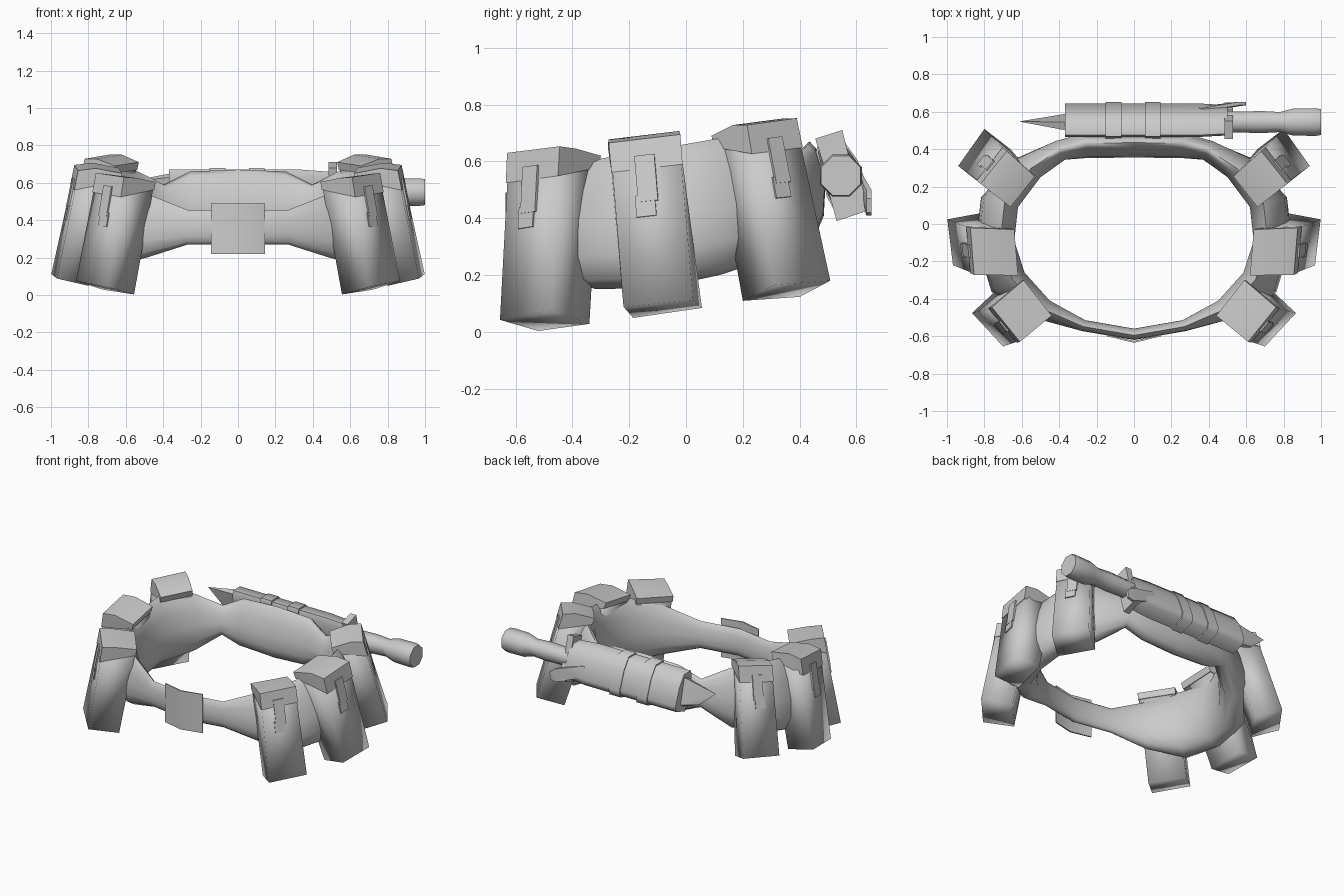
import bpy, bmesh, math
from mathutils import Vector as V

if "Cube" in bpy.data.objects:
    bpy.data.objects.remove(bpy.data.objects["Cube"])

grey = bpy.data.materials.new("plain grey")
grey.diffuse_color = (0.6, 0.6, 0.6, 1)
grey.use_nodes = True
grey.node_tree.nodes["Principled BSDF"].inputs["Base Color"].default_value = grey.diffuse_color


def finish(name, bm, angle=35, mirror=False):
    bmesh.ops.recalc_face_normals(bm, faces=bm.faces)
    me = bpy.data.meshes.new(name)
    bm.to_mesh(me)
    bm.free()
    me.materials.append(grey)
    me.shade_smooth()
    me.set_sharp_from_angle(angle=math.radians(angle))
    ob = bpy.data.objects.new(name, me)
    bpy.context.collection.objects.link(ob)
    if mirror:
        ob.modifiers.new("Mirror", 'MIRROR').use_axis = (True, False, False)
    return ob


def hull(name, points, mirror=False, angle=35):
    bm = bmesh.new()
    vs = [bm.verts.new(p) for p in points]
    bmesh.ops.convex_hull(bm, input=vs)
    bmesh.ops.delete(bm, geom=[v for v in bm.verts if not v.link_faces], context='VERTS')
    bmesh.ops.dissolve_limit(bm, angle_limit=0.02, verts=bm.verts, edges=bm.edges)
    return finish(name, bm, angle, mirror)


def loft(name, rings, closed=False, angle=35):
    bm = bmesh.new()
    rows = [[bm.verts.new(p) for p in r] for r in rings]
    n, m = len(rows), len(rows[0])
    for i in range(n if closed else n - 1):
        a, b = rows[i], rows[(i + 1) % n]
        for k in range(m):
            bm.faces.new((a[k], a[(k + 1) % m], b[(k + 1) % m], b[k]))
    if not closed:
        bm.faces.new(rows[0])
        bm.faces.new(rows[-1])
    return finish(name, bm, angle)


# Belt: inner x, inner y, outward x, outward y, thickness, bottom, top, outer flare, inner lean
half = [
    (0, -.56, 0, -1, .06, .27, .455, 0, .01),
    (.26, -.515, .3, -1, .06, .27, .455, 0, .01),
    (.45, -.41, .6, -.8, .10, .20, .54, .04, .015),
    (.585, -.26, .85, -.5, .13, .15, .61, .12, .02),
    (.64, -.09, 1, 0, .13, .155, .645, .12, .02),
    (.62, .09, .95, .25, .13, .20, .68, .12, .02),
    (.50, .25, .75, .65, .12, .26, .67, .07, .02),
    (.37, .345, .45, .9, .10, .39, .59, .02, .02),
    (.25, .358, .1, 1, .12, .335, .66, .02, .03),
    (0, .36, 0, 1, .12, .32, .67, .02, .03)]
stations = half + [(-s[0], s[1], -s[2]) + s[3:] for s in half[-2:0:-1]]
rings = []
for x, y, nx, ny, th, z0, z1, flare, lean in stations:
    out = V((nx, ny, 0)).normalized()
    ring = []
    for k in range(12):
        a = math.tau * k / 12
        s, w = math.sin(a), (1 - math.cos(a)) / 2
        off = th * w + flare * (0.5 - s / 2) * w + lean * s * (1 - w)
        ring.append(V((x, y, (z0 + z1) / 2 + (z1 - z0) / 2 * s)) + out * off)
    rings.append(ring)
loft("belt", rings, True, 75)

# Buckle: thin plate with a shallow centre ridge
loft("buckle", [[(x, y, z) for x, y in ((-.145, -.60), (0, -.635), (.145, -.60),
                                        (.145, -.592), (0, -.625), (-.145, -.592))]
                for z in (.22, .49)], angle=40)

# Pouches: corners run outer front, outer rear, inner rear, inner front; then lid arch
pouches = {
    "front": ([(.61, -.63, .63), (.76, -.445, .653), (.59, -.30, .62), (.44, -.49, .605)],
              [(.70, -.655, .042), (.866, -.476, .075), (.72, -.34, .028), (.556, -.52, .003)], .005),
    "side": ([(.855, -.272, .665), (.875, -.02, .695), (.64, -.03, .68), (.62, -.275, .65)],
             [(.968, -.22, .088), (.998, .025, .112), (.83, .056, .084), (.80, -.186, .049)], .018),
    "rear": ([(.82, .215, .728), (.68, .39, .752), (.53, .255, .71), (.66, .09, .69)],
             [(.94, .31, .165), (.80, .508, .18), (.66, .40, .123), (.80, .20, .109)], .015)}
for place, (top, bottom, rise_z) in pouches.items():
    top, bottom = [V(p) for p in top], [V(p) for p in bottom]
    mid = sum(top, V()) / 4
    shrunk = [mid + (p - mid) * 0.96 for p in top]
    hull(place + "_pouch", shrunk + bottom, True, 100)
    # Flap with a slightly arched lid, shorter on the inner side
    lip = [t.lerp(b, f) for t, b, f in zip(top, bottom, (.18, .18, .07, .07))]
    arch = [top[0].lerp(top[3], 0.4) + V((0, 0, rise_z)), top[1].lerp(top[2], 0.4) + V((0, 0, rise_z))]
    hull(place + "_flap", top + lip + arch, True)
    # Closing strap on the outer face
    out = (bottom[1] - bottom[0]).cross(top[0] - bottom[0]).normalized()

    def patch(u0, u1, v0, v1, rise):
        pts = []
        for u, v in ((u0, v0), (u1, v0), (u1, v1), (u0, v1)):
            p = top[0].lerp(top[1], u).lerp(bottom[0].lerp(bottom[1], u), v)
            pts += [p + out * rise, p - out * 0.01]
        return pts
    hull(place + "_strap", patch(.34, .62, .10, .38, .009), True)
    hull(place + "_strap_end", patch(.30, .58, .34, .47, .007), True)

# Sheath across the back
profile = [(.465, .63), (.475, .67), (.55, .67), (.60, .60), (.645, .48), (.635, .44), (.54, .41), (.50, .48)]


def section(x, scale=1.0):
    return [V((x, .55 + (y - .55) * scale, .55 + (z - .55) * scale)) for y, z in profile]


loft("sheath", [section(-.37), section(.34), section(.50, .9)], angle=60)
for x in (-.11, .10):
    loft("sheath_band", [section(x - .042, 1.08), section(x + .042, 1.08)], angle=60)

# Blade tip leaving the sheath
hull("blade_tip", [(-.36, .50, .63), (-.36, .545, .65), (-.36, .59, .47), (-.36, .56, .45),
                   (-.50, .55, .50), (-.50, .565, .50), (-.615, .548, .60)])


def turned(name, stops, y=.545, z=.55, sides=8):
    loft(name, [[(x, y + r * math.cos(math.tau * (k + .5) / sides),
                  z + r * math.sin(math.tau * (k + .5) / sides)) for k in range(sides)]
                for x, r in stops], False, 50)


# Handle with flared pommel
turned("handle", [(.46, .06), (.56, .06), (.68, .064), (.78, .058), (.85, .078), (.97, .08), (1.0, .075)])

# Cross guard, upper and lower arms
hull("guard_upper", [(x, y, z) for x in (.485, .53)
                     for y, z in ((.455, .68), (.55, .71), (.585, .57), (.50, .54))])
hull("guard_lower", [(x, y, z) for x in (.485, .53)
                     for y, z in ((.495, .52), (.61, .54), (.65, .43), (.53, .39))])

# Retaining clip: slanted strap beside the guard
hull("sheath_clip", [(x, y + d, z) for d in (0, .018) for x, y, z in
                     ((.33, .605, .53), (.36, .60, .56), (.56, .635, .50),
                      (.60, .635, .47), (.59, .635, .42), (.55, .635, .41), (.35, .61, .49))])
